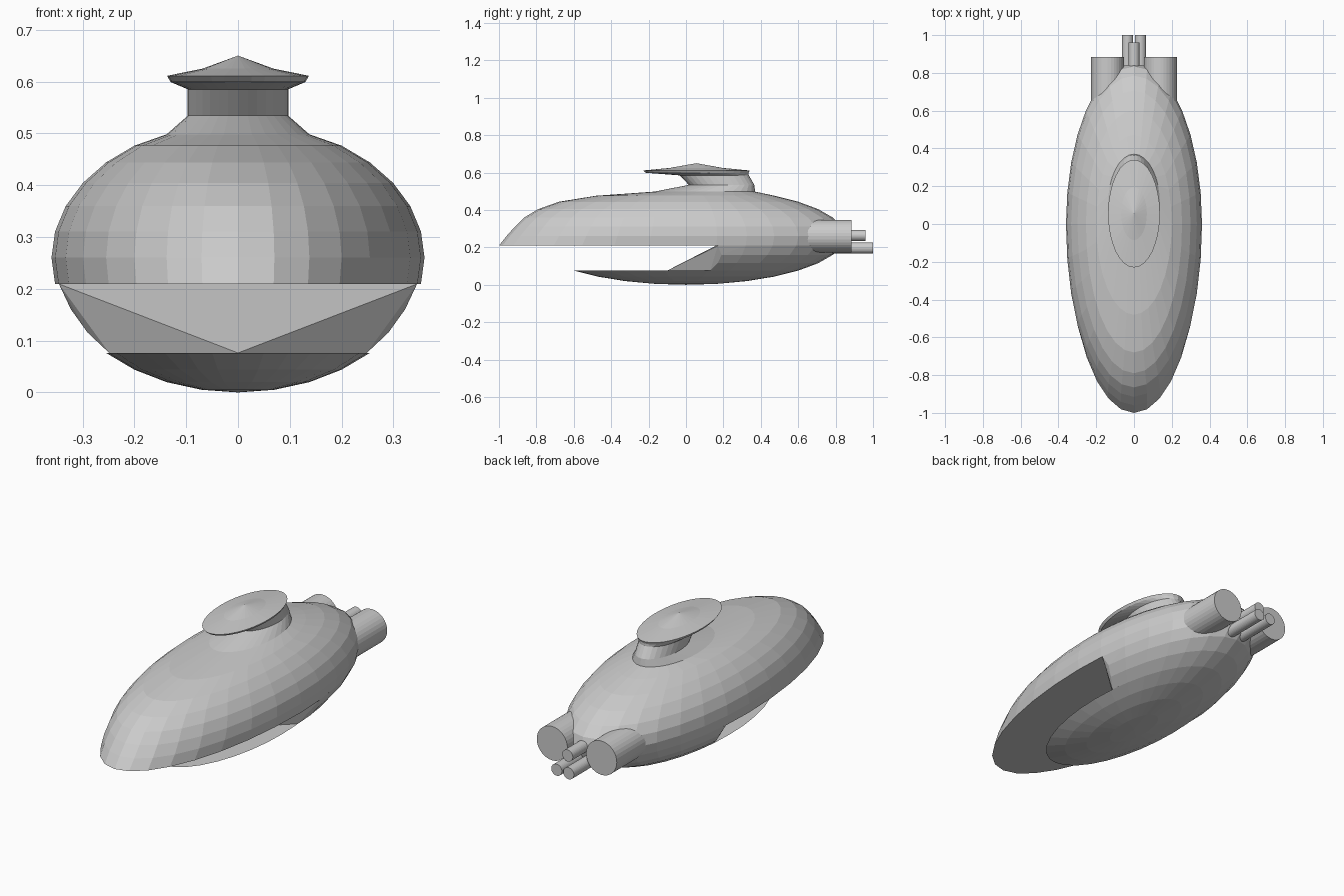
import bpy, bmesh, math
from mathutils import Matrix, Vector

if "Cube" in bpy.data.objects:
    bpy.data.objects.remove(bpy.data.objects["Cube"])

SEG = 32
RX, RY, RZ, CZ = 0.36, 0.85, 0.26, 0.26
STEP = math.pi / 16


def finish(bm, name):
    bmesh.ops.recalc_face_normals(bm, faces=bm.faces)
    me = bpy.data.meshes.new(name)
    bm.to_mesh(me)
    bm.free()
    ob = bpy.data.objects.new(name, me)
    bpy.context.collection.objects.link(ob)
    return ob


def ring(rx, yc, front, back, z):
    pts = []
    for i in range(SEG):
        a = 2 * math.pi * i / SEG
        s = math.sin(a)
        pts.append(Vector((rx * math.cos(a), yc + s * (back if s > 0 else front), z)))
    return pts


def hull_ring(k, front=None):
    # k-th latitude of the hull ellipsoid, counted from the bottom
    s = math.sin(k * STEP)
    return ring(RX * s, 0, front or RY * s, RY * s, CZ - RZ * math.cos(k * STEP))


def loft(name, rings, bottom=None, top=None):
    bm = bmesh.new()
    rows = [[bm.verts.new(p) for p in r] for r in rings]
    for a, b in zip(rows, rows[1:]):
        for i in range(SEG):
            j = (i + 1) % SEG
            bm.faces.new((a[i], a[j], b[j], b[i]))
    for row, tip in ((rows[0], bottom), (rows[-1], top)):
        if tip is None:
            bm.faces.new(row)
        else:
            t = bm.verts.new(tip)
            for i in range(SEG):
                bm.faces.new((row[i], row[(i + 1) % SEG], t))
    return finish(bm, name)


# Upper shell with stretched nose, rising into the leaning neck
nose = {7: 1.0, 8: 0.96, 9: 0.915, 10: 0.865, 11: 0.79, 12: 0.68, 13: 0.48}
upper = [hull_ring(k, f) for k, f in nose.items()]
upper += [ring(0.138, 0.10, 0.27, 0.27, 0.498),
          ring(0.097, 0.19, 0.175, 0.175, 0.534),
          ring(0.097, 0.15, 0.185, 0.185, 0.587)]
loft("upper_hull", upper)

# Bridge disc on top of the neck
loft("bridge_disc", [ring(0.097, 0.15, 0.185, 0.185, 0.585),
                     ring(0.13, 0.06, 0.275, 0.275, 0.599),
                     ring(0.137, 0.055, 0.285, 0.285, 0.611),
                     ring(0.068, 0.055, 0.14, 0.14, 0.625)], top=(0, 0.055, 0.65))

# Lower jaw: shallow dish
loft("lower_hull", [hull_ring(k) for k in range(1, 5)], bottom=(0, 0, 0))

# Rear block joining jaw and upper shell, with a wedge-shaped front wall
bm = bmesh.new()
for k, y0 in ((4, 0.13), (5, 0.17), (6, 0.19), (7, 0.17)):
    for p in hull_ring(k):
        if p.y > y0 + 0.02:
            bm.verts.new(p)
    s = math.sin(k * STEP)
    x = RX * s * math.sqrt(1 - (y0 / (RY * s)) ** 2)
    for sx in (-x, x):
        bm.verts.new((sx, y0, CZ - RZ * math.cos(k * STEP)))
bm.verts.new((0, -0.10, CZ - RZ * math.cos(4 * STEP)))
bm.verts.new((0, 0.16, CZ - RZ * math.cos(7 * STEP)))
res = bmesh.ops.convex_hull(bm, input=bm.verts)
bmesh.ops.delete(bm, geom=list({v for v in res["geom_interior"]
                                if isinstance(v, bmesh.types.BMVert)}), context='VERTS')
finish(bm, "rear_block")


# Engines along y
def engine(name, x, z, r, y0, y1):
    bm = bmesh.new()
    m = Matrix.Translation((x, (y0 + y1) / 2, z)) @ Matrix.Rotation(math.pi / 2, 4, 'X')
    bmesh.ops.create_cone(bm, cap_ends=True, segments=SEG, radius1=r, radius2=r,
                          depth=y1 - y0, matrix=m)
    finish(bm, name)


for side, sx in (("left", -1), ("right", 1)):
    engine(side + "_main_engine", sx * 0.14, 0.26, 0.087, 0.55, 0.885)
    engine(side + "_small_engine", sx * 0.034, 0.196, 0.03, 0.7, 1.0)
engine("center_small_engine", 0, 0.263, 0.03, 0.7, 0.96)
